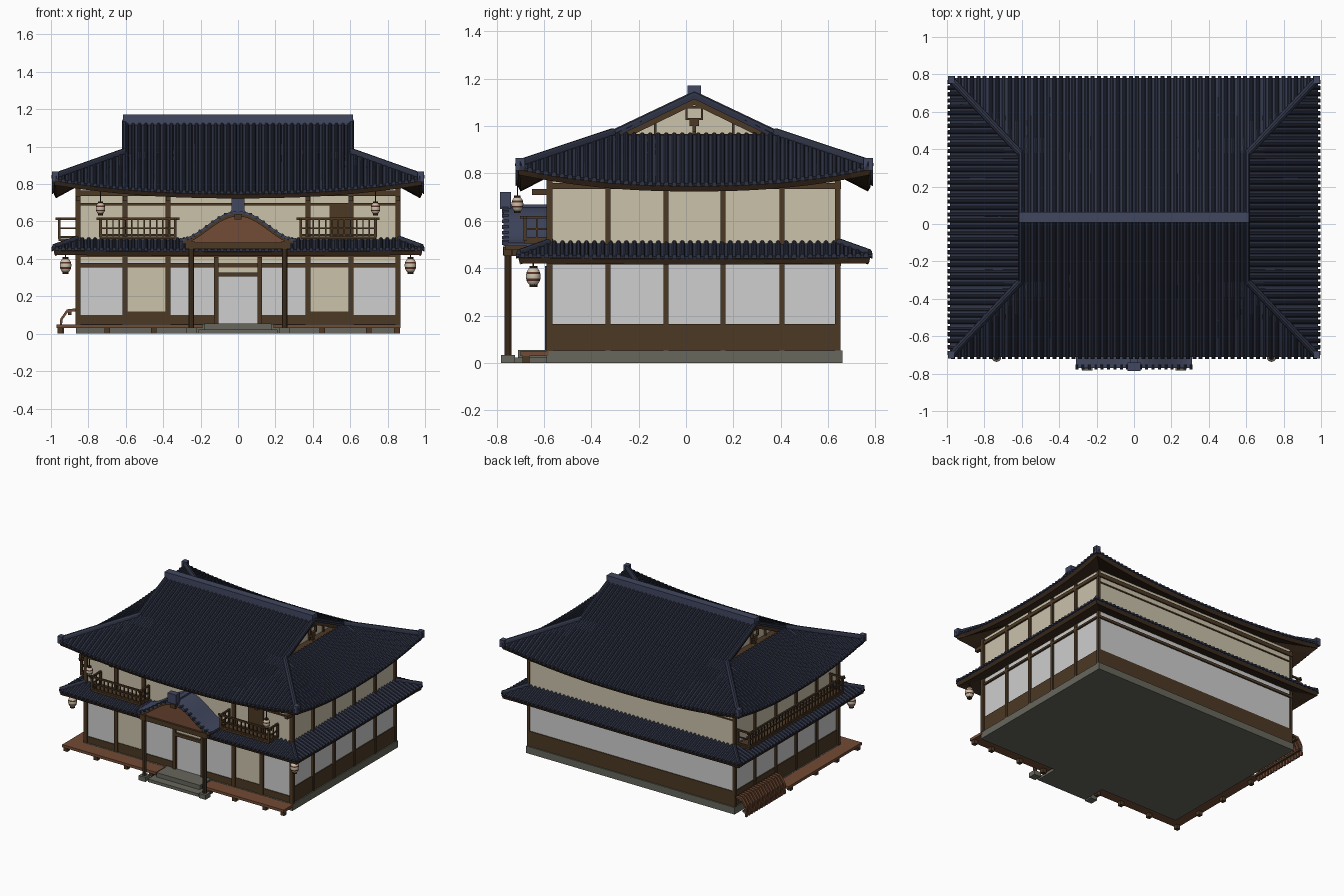
import bpy, bmesh, math
from mathutils import Vector

old = bpy.data.objects.get("Cube")
if old:
    bpy.data.objects.remove(old)

CY = 0.035  # building centre in y


def material(name, *rgb):
    m = bpy.data.materials.new(name)
    m.use_nodes = True
    m.diffuse_color = (*rgb, 1)
    m.node_tree.nodes["Principled BSDF"].inputs["Base Color"].default_value = (*rgb, 1)
    return m


TILE = material("dark blue tile", .028, .034, .060)
RIDGE = material("ridge tile", .052, .063, .115)
WOOD = material("dark wood", .072, .040, .018)
EAVE = material("eave wood", .045, .024, .012)
RED = material("red brown wood", .17, .070, .035)
PLASTER = material("cream plaster", .60, .54, .41)
PAPER = material("white paper", .62, .62, .62)
STONE = material("grey stone", .135, .135, .11)
STRIPE = material("lantern stripe", .10, .03, .02)


def finish(name, bm, *mats):
    me = bpy.data.meshes.new(name)
    bm.to_mesh(me)
    bm.free()
    for m in mats:
        me.materials.append(m)
    ob = bpy.data.objects.new(name, me)
    bpy.context.collection.objects.link(ob)
    return ob


def box(bm, x0, x1, y0, y1, z0, z1):
    vs = bmesh.ops.create_cube(bm, size=1)["verts"]
    for v in vs:
        v.co = ((x0 + x1) / 2 + v.co.x * (x1 - x0), (y0 + y1) / 2 + v.co.y * (y1 - y0),
                (z0 + z1) / 2 + v.co.z * (z1 - z0))


def boxes(name, mat, items):
    bm = bmesh.new()
    for it in items:
        box(bm, *it)
    return finish(name, bm, mat)


def cyl(bm, x, y, z0, z1, r, n=10):
    vs = bmesh.ops.create_cone(bm, cap_ends=True, segments=n, radius1=r, radius2=r, depth=z1 - z0)["verts"]
    bmesh.ops.translate(bm, verts=vs, vec=(x, y, (z0 + z1) / 2))


def roll(bm, pts, side, r, n=5, drop=.006):
    """Half-round tile row along a path, closed at both ends."""
    rings = []
    for p in pts:
        ring = [bm.verts.new(p + side * r * math.cos(math.pi * k / n)
                             + Vector((0, 0, r * 1.2 * math.sin(math.pi * k / n)))) for k in range(n + 1)]
        ring += [bm.verts.new(p - side * r - Vector((0, 0, drop))), bm.verts.new(p + side * r - Vector((0, 0, drop)))]
        rings.append(ring)
    for a, b in zip(rings, rings[1:]):
        for k in range(len(a)):
            j = (k + 1) % len(a)
            bm.faces.new((a[k], a[j], b[j], b[k]))
    bm.faces.new(rings[0])
    bm.faces.new(rings[-1][::-1])
    bmesh.ops.recalc_face_normals(bm, faces=bm.faces)


def turn(q, a, d, z):
    """Place along/outward distances on side q: front, right, back, left."""
    x, y = ((a, -d), (d, a), (-a, d), (-d, -a))[q]
    return Vector((x, y + CY, z))


def hip_roof(name, hx, hy, ix, iy, z0, z1, lift, pitch, hip_r, upper=None):
    def point(q, a, v):
        lo, do, li, di = (hx, hy, ix, iy) if q % 2 == 0 else (hy, hx, iy, ix)
        half = lo + (li - lo) * v
        s = min(1, abs(a) / half)
        return turn(q, a, do + (di - do) * v, z0 + (z1 - z0) * v + lift * s ** 2.3 * (1 - v))

    # tile bed and timber underside
    for label, mat, drop, thick in (("bed", TILE, 0, .012), ("soffit", EAVE, .012, .024)):
        bm = bmesh.new()
        for q in range(4):
            lo, li = (hx, ix) if q % 2 == 0 else (hy, iy)
            n, m = 18, 4
            g = [[bm.verts.new(point(q, (2 * i / n - 1) * (lo + (li - lo) * j / m), j / m) - Vector((0, 0, drop)))
                  for i in range(n + 1)] for j in range(m + 1)]
            for j in range(m):
                for i in range(n):
                    bm.faces.new((g[j][i], g[j][i + 1], g[j + 1][i + 1], g[j + 1][i]))
        bmesh.ops.remove_doubles(bm, verts=bm.verts, dist=.0005)
        ob = finish(f"{name}_{label}", bm, mat)
        mod = ob.modifiers.new("thickness", "SOLIDIFY")
        mod.thickness, mod.offset = thick, -1
    # rows of round tiles
    bm = bmesh.new()
    for q in range(4):
        lo, li = (hx, ix) if q % 2 == 0 else (hy, iy)
        count = int(2 * lo / pitch)
        for i in range(count):
            a = (i + .5) / count * 2 * lo - lo
            top = min(1, (lo - abs(a)) / (lo - li))
            pts = [point(q, a, top * k / 5) for k in range(6)]
            pts[0] += (pts[0] - pts[1]).normalized() * .012
            if upper and q % 2 == 0 and abs(a) < li:
                pts.append(turn(q, a, 0, upper))
            roll(bm, pts, turn(q, 1, 0, 0) - turn(q, 0, 0, 0), .0105)
    finish(f"{name}_tile_rows", bm, TILE)
    # corner ridges
    bm = bmesh.new()
    for q in range(4):
        lo, li = (hx, ix) if q % 2 == 0 else (hy, iy)
        pts = [point(q, lo + (li - lo) * k / 8, k / 8) + Vector((0, 0, .008)) for k in range(9)]
        d = (pts[-1] - pts[0]).normalized()
        roll(bm, pts, Vector((-d.y, d.x, 0)).normalized(), hip_r)
    finish(f"{name}_hip_ridges", bm, TILE)


# main and lower roofs
hip_roof("main_roof", .985, .745, .61, .345, .757, .962, .072, .0335, .018, upper=1.128)
hip_roof("lower_roof", .985, .742, .85, .605, .45, .505, .006, .0335, .013)

# upper gabled roof slab, barge boards and gable walls
for label, mat, w, drop, thick in (("upper_roof", TILE, .615, 0, .014), ("barge_boards", WOOD, .603, .014, .024)):
    bm = bmesh.new()
    prof = [(-.36, .955 - drop), (0, 1.128 - drop), (.36, .955 - drop)]
    rows = [[bm.verts.new((x, y + CY, z)) for y, z in prof] for x in (-w, w)]
    for k in range(2):
        bm.faces.new((rows[0][k], rows[1][k], rows[1][k + 1], rows[0][k + 1]))
    mod = finish(label, bm, mat).modifiers.new("thickness", "SOLIDIFY")
    mod.thickness, mod.offset = thick, -1
for s, side in ((-1, "right"), (1, "left")):
    bm = bmesh.new()
    bm.faces.new([bm.verts.new((s * .56, CY + s * y, z)) for y, z in ((-.34, .945), (.34, .945), (0, 1.11))])
    finish(f"gable_wall_{side}", bm, PLASTER)
    xs = sorted((s * .555, s * .575))
    boxes(f"gable_frame_{side}", WOOD, [
        (*sorted((s * .54, s * .61)), CY - .335, CY + .335, .94, .966),
        (*xs, CY - .17, CY - .16, .95, 1.03), (*xs, CY + .16, CY + .17, .95, 1.03),
        (*xs, CY - .007, CY + .007, .95, 1.03)])
    xs = sorted((s * .585, s * .605))
    boxes(f"gable_pendant_{side}", WOOD, [
        (*xs, CY - .037, CY + .037, 1.075, 1.085), (*xs, CY - .037, CY + .037, 1.025, 1.035),
        (*xs, CY - .037, CY - .028, 1.03, 1.08), (*xs, CY + .028, CY + .037, 1.03, 1.08),
        (*xs, CY - .02, CY + .02, 1.0, 1.03), (*xs, CY - .008, CY + .008, .975, 1.0)])
    bm = bmesh.new()
    for t in (-1, 1):
        roll(bm, [Vector((s * .607, CY + t * .36, .962)), Vector((s * .607, CY, 1.133))], Vector((1, 0, 0)), .014)
    finish(f"rake_tiles_{side}", bm, TILE)
boxes("main_ridge", RIDGE, [(-.615, .615, CY - .028, CY + .028, 1.11, 1.172)])
boxes("corner_end_tiles", RIDGE, [(x - .018, x + .018, y - .02, y + .02, .812, .866)
                                  for x in (-.977, .977) for y in (CY - .735, CY + .735)])

# plinth and walls
FY, BY, SX = -.575, .645, .85
boxes("plinth", STONE, [(-.865, .865, -.59, .66, 0, .052)])
boxes("lower_wall", PAPER, [(-SX, SX, FY, BY, .05, .47)])
boxes("upper_wall", PLASTER, [(-SX, SX, FY, BY, .46, .79)])
posts_x = (-.855, -.604, -.374, .374, .604, .855)
posts_y = (-.575, -.329, -.084, .156, .405, .641)
boxes("front_posts", WOOD, [(x - .014, x + .014, FY - .014, FY + .01, .05, .78) for x in posts_x])
boxes("side_posts", WOOD, [(s * .853 - .01, s * .853 + .01, y - .011, y + .011, .05, .78)
                           for s in (-1, 1) for y in posts_y])
boxes("wall_plaster_bays", PLASTER,
      [(-.85, .85, FY - .003, FY, .385, .47), (-.11, .11, FY - .003, FY, .32, .39)]
      + [(min(s * .6, s * .378), max(s * .6, s * .378), FY - .003, FY, .12, .37) for s in (-1, 1)])
boxes("kickboards", WOOD,
      [(-.857, .857, BY, BY + .006, .05, .165), (-.857, -SX, FY, BY, .05, .165), (SX, .857, FY, BY, .05, .165)]
      + [(min(s * .85, s * .12), max(s * .85, s * .12), FY - .006, FY, .05, .10) for s in (-1, 1)]
      + [(min(s * .6, s * .378), max(s * .6, s * .378), FY - .007, FY, .05, .12) for s in (-1, 1)])
boxes("wall_beams", WOOD,
      [(-.865, .865, y - .01, y + .01, z, z + h) for y in (FY, BY) for z, h in ((.41, .02), (.735, .03))]
      + [(x - .01, x + .01, FY, BY, z, z + h) for x in (-.853, .853) for z, h in ((.415, .015), (.735, .025))]
      + [(-.855, .855, FY - .009, FY, .355, .378), (-.855, .855, FY - .009, FY, .686, .698),
         (-.855, .855, BY, BY + .006, .69, .70)]
      + [(x - .012, x + .012, -.65, FY, .71, .735) for x in posts_x])
boxes("upper_door", WOOD, [(.49, .59, FY - .008, FY, .5, .69)])
boxes("entrance_frame", WOOD, [(s * .116 - .012, s * .116 + .012, FY - .02, FY, .05, .41) for s in (-1, 1)]
      + [(-.12, .12, FY - .02, FY, .305, .328)])

# veranda, stone steps and slatted fence
boxes("veranda", RED, [(-.97, -.19, -.70, -.58, .03, .05), (.19, .87, -.70, -.58, .03, .05),
                       (-.97, -.86, -.70, .17, .03, .05)])
boxes("veranda_feet", WOOD, [(x - .015, x + .015, -.69, -.66, 0, .03) for x in (-.95, -.7, -.45, -.24, .24, .45, .7, .85)]
      + [(-.96, -.93, y, y + .03, 0, .03) for y in (-.45, -.2, .1)])
boxes("entrance_steps", STONE, [(-.21, .21, -.77, -.58, 0, .022), (-.18, .18, -.71, -.58, .02, .055)])
bm = bmesh.new()
for i in range(16):
    y = .18 + i * .03
    prof = [(-.957, 0), (-.95, .08), (-.915, .13), (-.87, .135), (-.87, .12), (-.91, .115), (-.938, .075), (-.945, 0)]
    f = bm.faces.new([bm.verts.new((x, y, z)) for x, z in prof])
    ext = bmesh.ops.extrude_face_region(bm, geom=[f])["geom"]
    bmesh.ops.translate(bm, verts=[v for v in ext if isinstance(v, bmesh.types.BMVert)], vec=(0, .02, 0))
bmesh.ops.recalc_face_normals(bm, faces=bm.faces)
finish("slat_fence", bm, RED)
boxes("slat_fence_rails", WOOD, [(-.94, -.925, .18, .65, .03, .045), (-.91, -.89, .18, .65, .1, .115)])


# balconies with railings
def railing(name, p, q, z0, z1, step):
    p, q = Vector(p), Vector(q)
    d = (q - p).normalized()
    items = []
    for z, r, over in ((z1, .006, .015), (z1 - .05, .004, 0), (z0 + .012, .005, 0)):
        a, b = p - d * over, q + d * over
        items.append((min(a.x, b.x) - r, max(a.x, b.x) + r, min(a.y, b.y) - r, max(a.y, b.y) + r, z - r, z + r))
    n = max(1, round((q - p).length / step))
    for i in range(n + 1):
        c, r = p.lerp(q, i / n), (.007 if i in (0, n) else .0035)
        items.append((c.x - r, c.x + r, c.y - r, c.y + r, z0, z1 if i % 3 else z1 + .004))
    boxes(name, WOOD, items)


for s, side in ((-1, "right"), (1, "left")):
    a, b = sorted((s * .335, s * .735))
    boxes(f"balcony_floor_{side}", WOOD, [(a, b, -.685, -.57, .505, .52)])
    railing(f"balcony_rail_{side}", (a, -.68), (b, -.68), .515, .615, .033)
    for x in (a, b):
        railing(f"balcony_return_{side}", (x, -.68), (x, -.58), .515, .615, .05)
boxes("side_balcony_floor", WOOD, [(-.96, -.85, -.5, .62, .495, .51)])
railing("side_balcony_rail", (-.955, -.49), (-.955, .61), .505, .615, .036)
for y in (-.49, .61):
    railing("side_balcony_return", (-.955, y), (-.86, y), .505, .615, .095)


# curved entrance canopy
def arch(x):
    return .495 + .15 * (.5 + .5 * math.cos(math.pi * x / .31)) ** .9


def arch_slab(name, mat, w, y0, y1, up, low, n=24):
    """Solid following the arch; low is a thickness, or None for a flat base."""
    bm = bmesh.new()
    xs = [-w + 2 * w * i / n for i in range(n + 1)]
    rings = []
    for x in xs:
        t = arch(x) + up
        b = .478 if low is None else t - low
        rings.append([bm.verts.new(c) for c in ((x, y0, b), (x, y1, b), (x, y1, t), (x, y0, t))])
    for a, b in zip(rings, rings[1:]):
        for k in range(4):
            bm.faces.new((a[k], a[(k + 1) % 4], b[(k + 1) % 4], b[k]))
    bm.faces.new(rings[0])
    bm.faces.new(rings[-1])
    bmesh.ops.recalc_face_normals(bm, faces=bm.faces)
    finish(name, bm, mat)


arch_slab("canopy_roof", RIDGE, .31, -.77, -.57, .012, .014)
arch_slab("canopy_barge", WOOD, .30, -.765, -.57, -.002, .016)
arch_slab("canopy_panel", RED, .27, -.755, -.72, -.01, None)
bm = bmesh.new()
for i in range(19):
    x = -.306 + i * .034
    roll(bm, [Vector((x, -.778, arch(x) + .008)), Vector((x, -.75, arch(x) + .008))], Vector((1, 0, 0)), .008)
finish("canopy_tile_ends", bm, TILE)
boxes("canopy_ridge", RIDGE, [(-.018, .018, -.77, -.57, .645, .668), (-.035, .035, -.785, -.74, .65, .722)])
boxes("canopy_pendant", WOOD, [(-.02, .02, -.775, -.755, .61, .64)])
boxes("canopy_beams", WOOD, [(-.28, .28, -.77, -.735, .452, .488)]
      + [(s * .25 - .013, s * .25 + .013, -.75, -.57, .452, .48) for s in (-1, 1)])
bm, foot = bmesh.new(), bmesh.new()
for s in (-1, 1):
    cyl(bm, s * .25, -.752, .03, .46, .015)
    box(bm, s * .25 - .02, s * .25 + .02, -.772, -.732, .455, .492)
    box(foot, s * .25 - .028, s * .25 + .028, -.782, -.722, 0, .034)
finish("canopy_pillars", bm, WOOD)
finish("pillar_bases", foot, STONE)


# hanging lanterns: paper body with painted rings
def lantern(name, x, y, z, r, h, top):
    bm = bmesh.new()
    vs = bmesh.ops.create_uvsphere(bm, u_segments=16, v_segments=14, radius=1)["verts"]
    for v in vs:
        v.co = (x + v.co.x * r, y + v.co.y * r, z + v.co.z * h)
    for f in bm.faces:
        f.smooth = True
        level = (f.calc_center_median().z - z) / h
        f.material_index = 1 if .2 < abs(level) < .4 or abs(level) > .9 else 0
    finish(name, bm, PLASTER, STRIPE)
    bm = bmesh.new()
    for t in (-1, 1):
        cyl(bm, x, y, z + t * h * .95 - .005, z + t * h * .95 + .005, r * .55)
    cyl(bm, x, y, z + h, top, .0025, 6)
    finish(name + "_caps", bm, EAVE)


for s, side in ((-1, "right"), (1, "left")):
    lantern(f"lower_lantern_{side}", s * .922, -.645, .365, .031, .042, .45)
    lantern(f"upper_lantern_{side}", s * .735, -.712, .67, .025, .034, .76)
